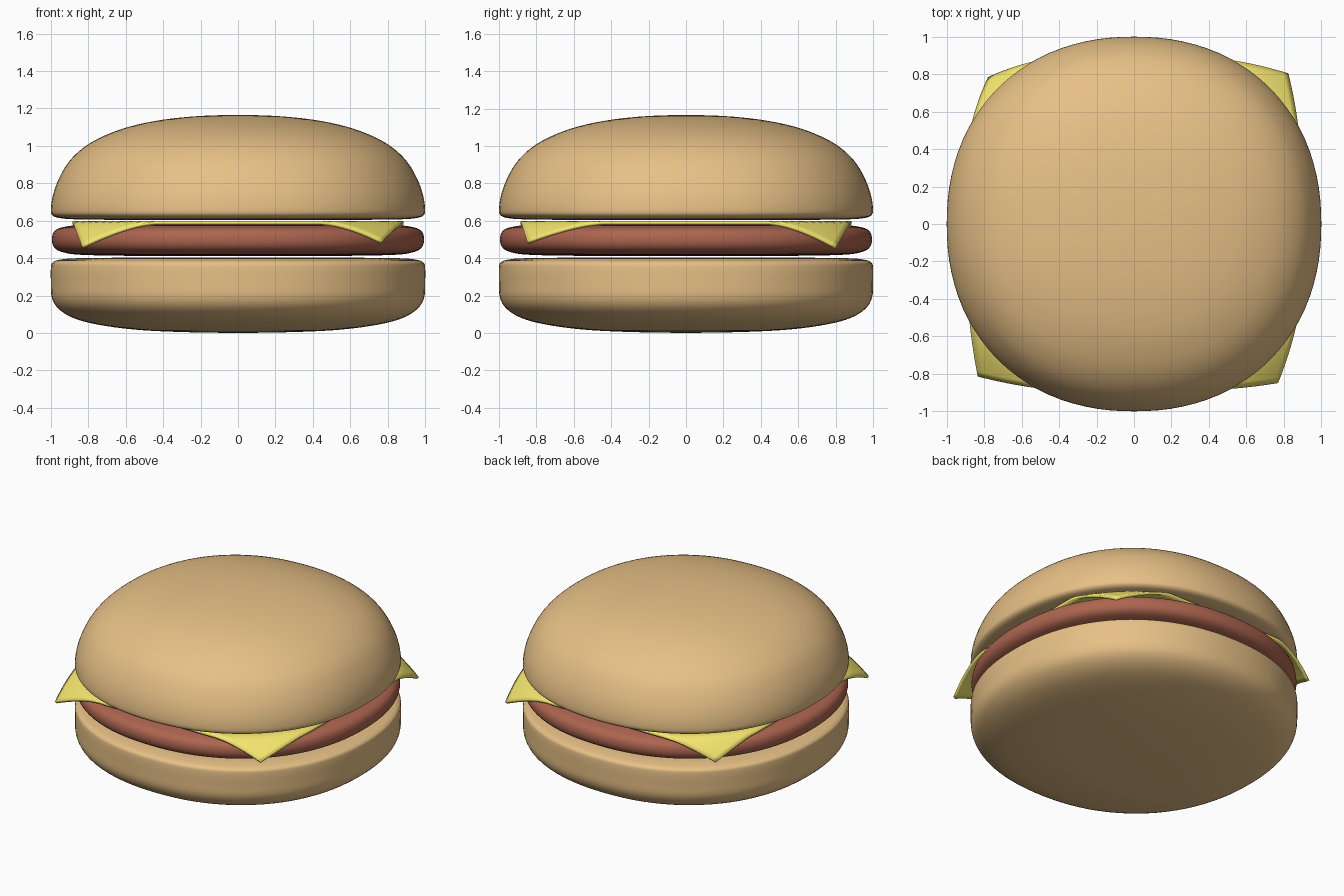
import bpy, bmesh
from math import sin, cos, pi

if "Cube" in bpy.data.objects:
    bpy.data.objects.remove(bpy.data.objects["Cube"])


def material(name, color):
    m = bpy.data.materials.new(name)
    m.diffuse_color = (*color, 1)
    m.use_nodes = True
    m.node_tree.nodes["Principled BSDF"].inputs["Base Color"].default_value = m.diffuse_color
    return m


def smooth_profile(pts, steps=4):
    # Catmull-Rom refinement of a (radius, z) profile
    out = []
    for i in range(len(pts) - 1):
        p0, p1 = pts[max(i - 1, 0)], pts[i]
        p2, p3 = pts[i + 1], pts[min(i + 2, len(pts) - 1)]
        for k in range(steps):
            t = k / steps
            out.append(tuple(
                0.5 * (2 * b + (c - a) * t + (2 * a - 5 * b + 4 * c - d) * t ** 2
                       + (3 * b - a - 3 * c + d) * t ** 3)
                for a, b, c, d in zip(p0, p1, p2, p3)))
    return out + [pts[-1]]


def finish(bm, name, mat):
    bmesh.ops.recalc_face_normals(bm, faces=bm.faces)
    me = bpy.data.meshes.new(name)
    bm.to_mesh(me)
    bm.free()
    for p in me.polygons:
        p.use_smooth = True
    me.materials.append(mat)
    ob = bpy.data.objects.new(name, me)
    bpy.context.collection.objects.link(ob)
    return ob


def squircle_lathe(name, pts, mat, n=96, power=2.17):
    # sweep a profile around z with a slightly squared-off round section
    prof = smooth_profile(pts)
    bm = bmesh.new()
    ring = []
    for i in range(n):
        a = 2 * pi * i / n
        k = (abs(cos(a)) ** power + abs(sin(a)) ** power) ** (-1 / power)
        ring.append((k * cos(a), k * sin(a)))
    low = bm.verts.new((0, 0, prof[0][1]))
    high = bm.verts.new((0, 0, prof[-1][1]))
    rows = [[bm.verts.new((r * x, r * y, z)) for x, y in ring] for r, z in prof[1:-1]]
    for i in range(n):
        j = (i + 1) % n
        bm.faces.new((low, rows[0][j], rows[0][i]))
        bm.faces.new((high, rows[-1][i], rows[-1][j]))
        for a, b in zip(rows, rows[1:]):
            bm.faces.new((a[i], a[j], b[j], b[i]))
    return finish(bm, name, mat)


bread = material("bread", (0.80, 0.53, 0.24))
meat = material("meat", (0.42, 0.13, 0.08))
cheddar = material("cheddar", (0.92, 0.80, 0.16))

# Buns and patty
squircle_lathe("bottom_bun", [
    (0, 0), (0.3, 0.005), (0.55, 0.018), (0.75, 0.045), (0.88, 0.08), (0.96, 0.13),
    (0.995, 0.19), (1, 0.27), (1, 0.35), (0.99, 0.378), (0.95, 0.392), (0.85, 0.4),
    (0.5, 0.403), (0, 0.403)], bread)
squircle_lathe("patty", [
    (0, 0.412), (0.5, 0.412), (0.82, 0.417), (0.93, 0.43), (0.98, 0.455), (0.995, 0.5),
    (0.98, 0.545), (0.93, 0.567), (0.82, 0.577), (0.5, 0.58), (0, 0.58)], meat)
squircle_lathe("top_bun", [
    (0, 0.604), (0.5, 0.604), (0.85, 0.607), (0.95, 0.614), (0.99, 0.628), (1, 0.66),
    (0.988, 0.74), (0.955, 0.83), (0.9, 0.92), (0.82, 0.995), (0.72, 1.052),
    (0.58, 1.103), (0.4, 1.14), (0.2, 1.16), (0, 1.166)], bread)

# Cheese slice: a square sheet whose corners droop over the patty
tips = {(-1, -1): (-0.835, -0.815, 0.45), (1, -1): (0.77, -0.85, 0.475),
        (1, 1): (0.825, 0.805, 0.445), (-1, 1): (-0.78, 0.785, 0.45)}
half, top = 0.885, 0.598
reach = half * 2 ** 0.5 - 0.99
bm = bmesh.new()
bmesh.ops.create_grid(bm, x_segments=48, y_segments=48, size=half)
for v in bm.verts:
    x, y = v.co.x, v.co.y
    v.co.z = top
    s = ((x * x + y * y) ** 0.5 - 0.99) / reach
    if s > 0:
        sx, sy = (1 if x > 0 else -1), (1 if y > 0 else -1)
        tx, ty, tz = tips[sx, sy]
        w = s ** 1.15
        v.co.x += (tx - sx * half) * w
        v.co.y += (ty - sy * half) * w
        v.co.z += (tz - top + 0.015) * w
cheese = finish(bm, "cheese_slice", cheddar)
if cheese.data.polygons[len(cheese.data.polygons) // 2].normal.z < 0:
    cheese.data.flip_normals()
mod = cheese.modifiers.new("thickness", 'SOLIDIFY')
mod.thickness = 0.018
mod.offset = -1
bpy.context.view_layer.objects.active = cheese
cheese.select_set(True)
bpy.ops.object.shade_smooth_by_angle()
